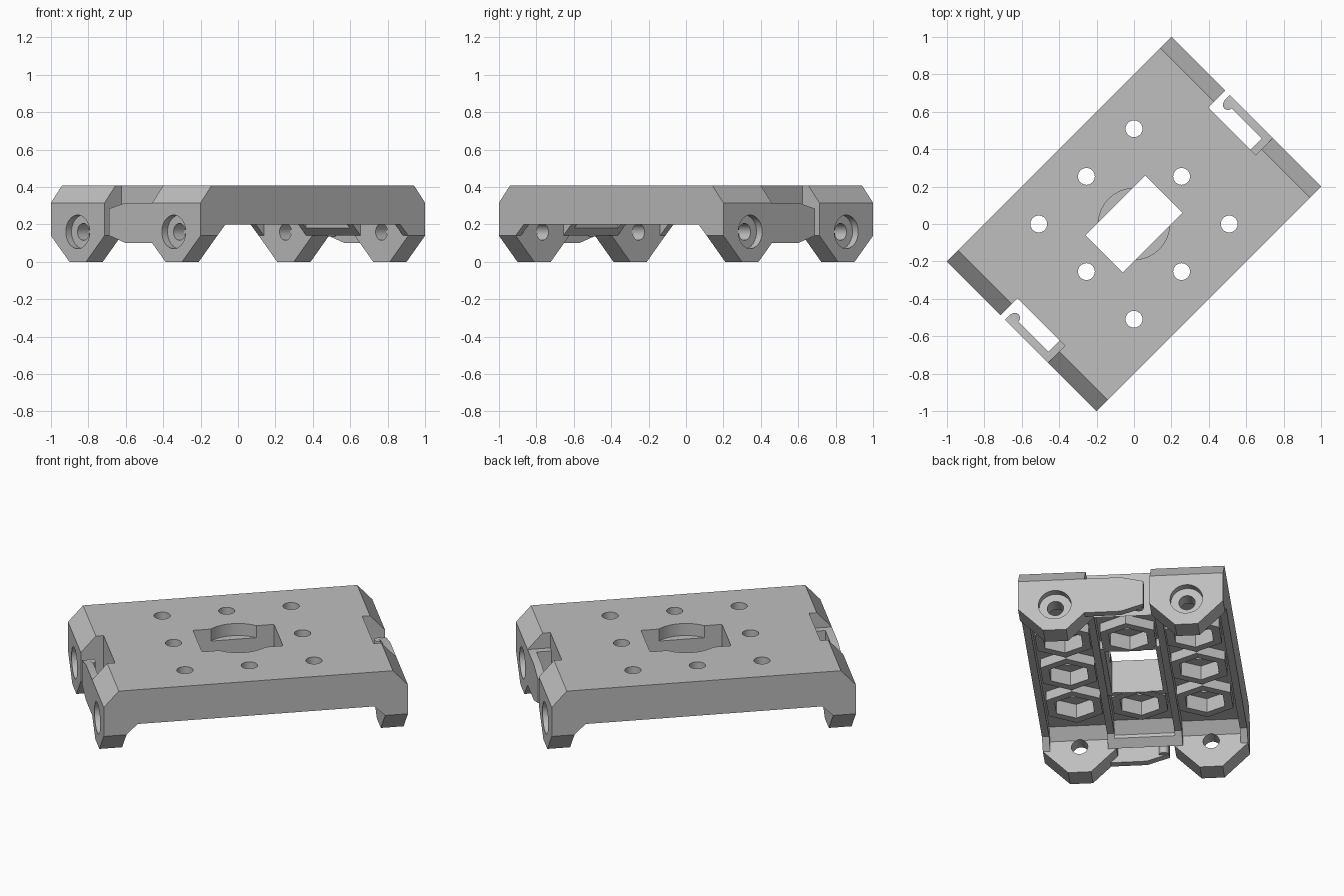
import bpy, bmesh, math

if "Cube" in bpy.data.objects:
    bpy.data.objects.remove(bpy.data.objects["Cube"], do_unlink=True)

grey = bpy.data.materials.new("plain grey")
grey.use_nodes = True
grey.diffuse_color = (0.52, 0.52, 0.52, 1)
grey.node_tree.nodes["Principled BSDF"].inputs["Base Color"].default_value = (0.52, 0.52, 0.52, 1)

# Main sizes: half length, half width, height, inner face of legs, bolt spacing
L, W, H = 0.849, 0.566, 0.408
INNER, PITCH = 0.722, 0.36
SHOULDER, BELLY, KNEE = 0.315, 0.2, 0.14


def prism(name, pts, axis, lo, hi):
    """Extrude a 2D outline along the given axis."""
    place = {"x": lambda a, b, t: (t, a, b),
             "y": lambda a, b, t: (a, t, b),
             "z": lambda a, b, t: (a, b, t)}[axis]
    bm = bmesh.new()
    low = [bm.verts.new(place(a, b, lo)) for a, b in pts]
    high = [bm.verts.new(place(a, b, hi)) for a, b in pts]
    bm.faces.new(low)
    bm.faces.new(high)
    n = len(pts)
    for i in range(n):
        j = (i + 1) % n
        bm.faces.new((low[i], low[j], high[j], high[i]))
    bmesh.ops.recalc_face_normals(bm, faces=bm.faces)
    mesh = bpy.data.meshes.new(name)
    bm.to_mesh(mesh)
    bm.free()
    mesh.materials.append(grey)
    ob = bpy.data.objects.new(name, mesh)
    bpy.context.collection.objects.link(ob)
    return ob


def rect(a0, a1, b0, b1):
    return [(a0, b0), (a1, b0), (a1, b1), (a0, b1)]


def ring(a, b, r, n=32):
    return [(a + r * math.cos(math.tau * i / n), b + r * math.sin(math.tau * i / n)) for i in range(n)]


def both(s, a, b):
    """Sorted range on the chosen side of the middle."""
    return tuple(sorted((s * a, s * b)))


def combine(op, pts, axis, lo, hi):
    tool = prism("tool", pts, axis, lo, hi)
    mod = body.modifiers.new("shape", "BOOLEAN")
    mod.operation, mod.solver, mod.object = op, "EXACT", tool
    bpy.context.view_layer.objects.active = body
    bpy.ops.object.modifier_apply(modifier=mod.name)
    bpy.data.objects.remove(tool, do_unlink=True)


def cut(*args):
    combine("DIFFERENCE", *args)


def add(*args):
    combine("UNION", *args)


# Body: side outline with legs at both ends
half = [(0.66, BELLY), (INNER, KNEE), (INNER, 0), (L, 0), (L, SHOULDER), (0.765, H)]
body = prism("mounting_plate", half + [(-x, z) for x, z in reversed(half)], "y", -W, W)

# Feet: bevelled lower corners and the gap between them
for s in (1, -1):
    cut([(s * (W - KNEE - 0.02), -0.02), (s * (W + 0.02), -0.02), (s * (W + 0.02), KNEE + 0.02)], "x", -1, 1)
cut([(-0.32, -0.02), (0.32, -0.02), (0.16, KNEE), (-0.16, KNEE)], "x", -1, 1)

# Underside channels between the lengthwise ribs
for lo, hi, end in ((0.206, 0.526, INNER), (-0.526, -0.206, INNER), (-0.166, 0.166, 0.68)):
    cut([(-end, -0.1), (end, -0.1), (end, BELLY), (end - 0.06, 0.26),
         (0.06 - end, 0.26), (-end, BELLY)], "y", lo, hi)

# Nut bosses and the rim of the centre window
grid = [(i * PITCH, j * PITCH) for i in (-1, 0, 1) for j in (-1, 0, 1) if i or j]
for x, y in grid:
    add(ring(x, y, 0.172, 6), "z", 0.204, 0.3)
add(rect(-0.258, 0.258, -0.18, 0.18), "z", 0.207, 0.31)

# Nut pockets and bolt holes
for x, y in grid:
    cut(ring(x, y, 0.12, 6), "z", 0.1, 0.29)
    cut(ring(x, y, 0.045), "z", 0.1, 0.5)

# Centre window with a round recess in the top
cut(rect(-0.226, 0.226, -0.141, 0.141), "z", 0.1, 0.5)
cut(ring(0, 0, 0.19, 64), "z", 0.335, 0.5)

for s in (1, -1):
    # End notch, with a low step at the root of the spring arm
    lo, hi = both(s, INNER, 1)
    cut(rect(lo, hi, -0.16, 0.16), "z", -0.1, 0.5)
    cut(rect(lo, hi, -0.2, 0.159), "z", SHOULDER, 0.5)
    # Spring arm with a rounded catch
    add([(-0.2, 0.1), (0.0, 0.1), (0.125, 0.14), (0.125, 0.285), (0.0, SHOULDER), (-0.2, SHOULDER)],
        "x", *both(s, 0.806, L))
    add(ring(s * 0.805, 0.095, 0.027, 20), "z", 0.135, 0.29)
    # Counterbored screw holes through the feet
    for y in (-0.363, 0.363):
        cut(ring(y, 0.16, 0.09), "x", *both(s, L - 0.043, 1))
        cut(ring(y, 0.16, 0.045), "x", *both(s, 0.7, 1))

# Turn the plate diagonally and shade the round holes smooth
body.rotation_euler.z = math.pi / 4
bpy.ops.object.select_all(action="DESELECT")
body.select_set(True)
bpy.context.view_layer.objects.active = body
bpy.ops.object.shade_smooth_by_angle(angle=math.radians(25))
